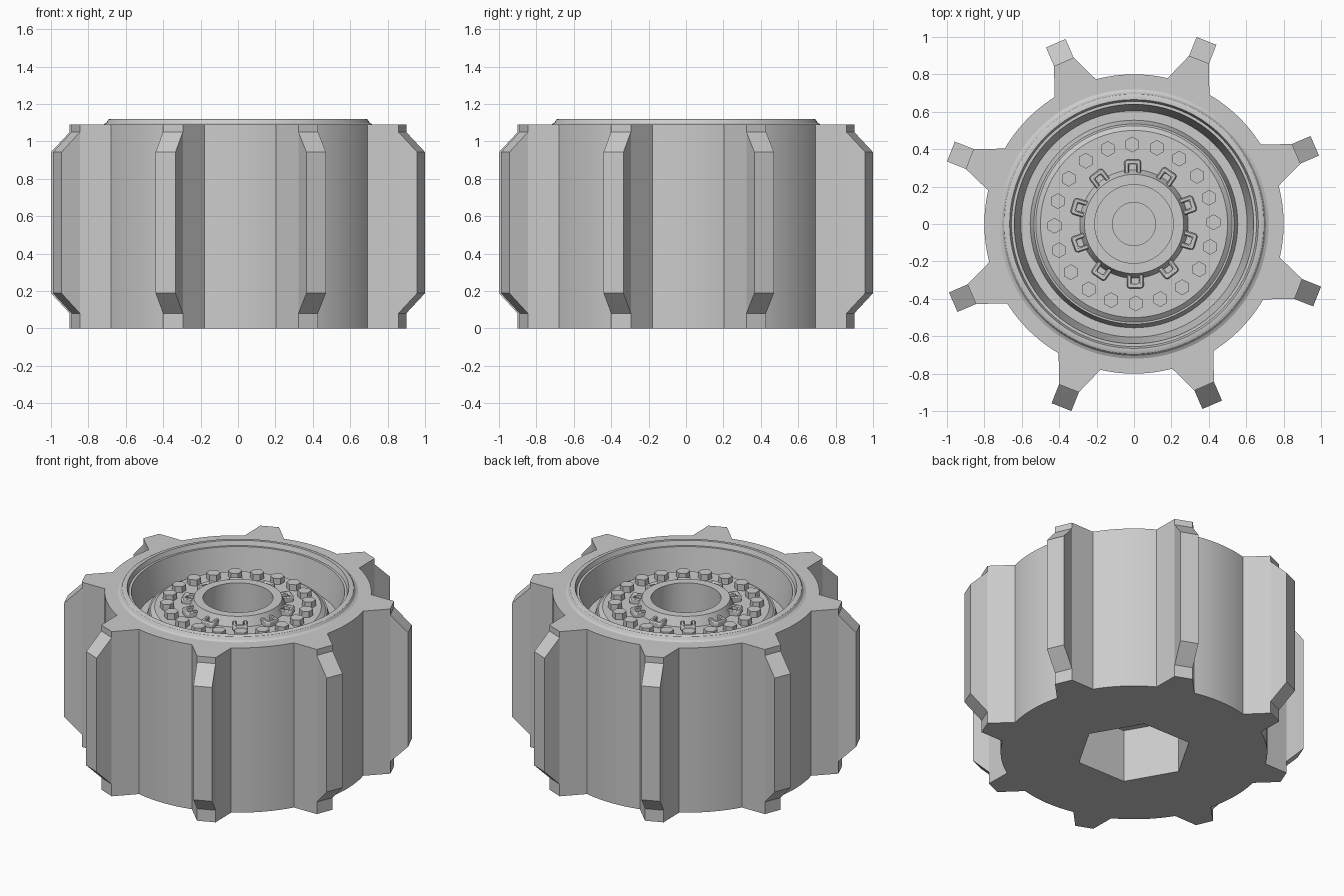
import bpy, bmesh
from math import cos, sin, pi, radians, hypot, atan2
from mathutils import Matrix, Vector

cube = bpy.data.objects.get("Cube")
if cube:
    bpy.data.objects.remove(cube)

grey = bpy.data.materials.new("plain_grey")
grey.use_nodes = True
COLOUR = (0.6, 0.6, 0.6, 1)
grey.diffuse_color = COLOUR
grey.node_tree.nodes["Principled BSDF"].inputs["Base Color"].default_value = COLOUR

TURN = radians(0.9)
TEETH = 8
HEIGHT = 1.09
NECK, TIP, HALF = 0.945, 1.053, 0.057
BODY_R, RIM_R = 0.8, 0.72
SEGS = 96


def finish(name, bm, angle=30):
    bmesh.ops.recalc_face_normals(bm, faces=bm.faces)
    mesh = bpy.data.meshes.new(name)
    bm.to_mesh(mesh)
    bm.free()
    mesh.materials.append(grey)
    mesh.shade_smooth()
    mesh.set_sharp_from_angle(angle=radians(angle))
    ob = bpy.data.objects.new(name, mesh)
    bpy.context.collection.objects.link(ob)
    return ob


def loop(bm, points, z):
    verts = [bm.verts.new((x, y, z)) for x, y in points]
    edges = [bm.edges.new((a, b)) for a, b in zip(verts, verts[1:] + verts[:1])]
    return verts, edges


def walls(bm, low, high):
    n = len(low)
    for i in range(n):
        j = (i + 1) % n
        bm.faces.new((low[i], low[j], high[j], high[i]))


def circle(r, n, start=0.0):
    return [(r * cos(start + 2 * pi * i / n), r * sin(start + 2 * pi * i / n)) for i in range(n)]


def prism(bm, points, z0, z1, matrix=Matrix()):
    """Closed extrusion of a flat outline, then placed by a matrix."""
    low, _ = loop(bm, points, z0)
    high, _ = loop(bm, points, z1)
    walls(bm, low, high)
    bm.faces.new(low[::-1])
    bm.faces.new(high)
    bmesh.ops.transform(bm, matrix=matrix, verts=low + high)


# Body outline: round drum with flared tooth roots
outline = []
step = 2 * pi / TEETH
root = atan2(0.12, 0.79)
for k in range(TEETH):
    a = TURN + step * (k + 0.5)
    for side in (-1, 1):
        t = a + side * atan2(HALF, NECK)
        r = hypot(NECK, HALF)
        outline.append((r * cos(t), r * sin(t)))
    for i in range(13):
        t = a + root + (step - 2 * root) * i / 12
        outline.append((BODY_R * cos(t), BODY_R * sin(t)))

# Body with hexagonal socket below and a round opening on top
bm = bmesh.new()
low, low_edges = loop(bm, outline, 0)
high, high_edges = loop(bm, outline, HEIGHT)
walls(bm, low, high)
socket, socket_edges = loop(bm, circle(0.35, 6), 0)
ceiling, _ = loop(bm, circle(0.35, 6), 0.35)
walls(bm, socket, ceiling)
bm.faces.new(ceiling)
_, rim_edges = loop(bm, circle(RIM_R, SEGS), HEIGHT)
bmesh.ops.triangle_fill(bm, edges=low_edges + socket_edges, use_beauty=True)
bmesh.ops.triangle_fill(bm, edges=high_edges + rim_edges, use_beauty=True)
finish("drum_body", bm)

# Teeth: bars with both ends chamfered
bm = bmesh.new()
side_profile = [(0.93, 0.066), (NECK, 0.08), (TIP, 0.188), (TIP, 0.942), (NECK, 1.05), (0.93, 1.065)]
for k in range(TEETH):
    place = Matrix.Rotation(TURN + step * (k + 0.5), 4, 'Z') @ Matrix.Rotation(pi / 2, 4, 'X')
    prism(bm, side_profile, -HALF, HALF, place)
finish("teeth", bm)

# Rim, trough, bolt disk and hub, turned from one profile
profile = [(RIM_R, HEIGHT), (0.705, 1.098), (0.695, 1.115), (0.685, 1.12), (0.665, 1.12),
           (0.655, 1.09), (0.64, 1.09), (0.605, 0.9), (0.555, 0.9), (0.535, 0.97),
           (0.525, 0.97), (0.5, 0.99), (0.29, 0.99), (0.265, 1.05), (0.21, 1.05),
           (0.21, 0.75), (0.115, 0.75), (0.115, 0.74), (0, 0.74)]
bm = bmesh.new()
verts = [bm.verts.new((r, 0, z)) for r, z in profile]
edges = [bm.edges.new(pair) for pair in zip(verts, verts[1:])]
bmesh.ops.spin(bm, geom=verts + edges, cent=(0, 0, 0), axis=(0, 0, 1), angle=2 * pi, steps=SEGS)
bmesh.ops.remove_doubles(bm, verts=bm.verts, dist=0.0001)
finish("wheel_face", bm)

# Ring of hexagonal bolts
bm = bmesh.new()
for x, y in circle(0.425, 20, radians(1.3)):
    prism(bm, circle(0.042, 6, pi / 2), 0.98, 1.03, Matrix.Translation(Vector((x, y, 0))))
finish("bolts", bm)

# U-shaped clips around the hub
clip = [(0.265, -0.045), (0.335, -0.045), (0.345, -0.035), (0.345, 0.035), (0.335, 0.045),
        (0.265, 0.045), (0.265, 0.02), (0.32, 0.02), (0.32, -0.02), (0.265, -0.02)]
bm = bmesh.new()
for k in range(10):
    prism(bm, clip, 0.98, 1.025, Matrix.Rotation(pi / 2 + radians(1.3) + k * pi / 5, 4, 'Z'))
clips = finish("hub_clips", bm)
bevel = clips.modifiers.new("soft_edges", 'BEVEL')
bevel.width = 0.006
bevel.segments = 1
